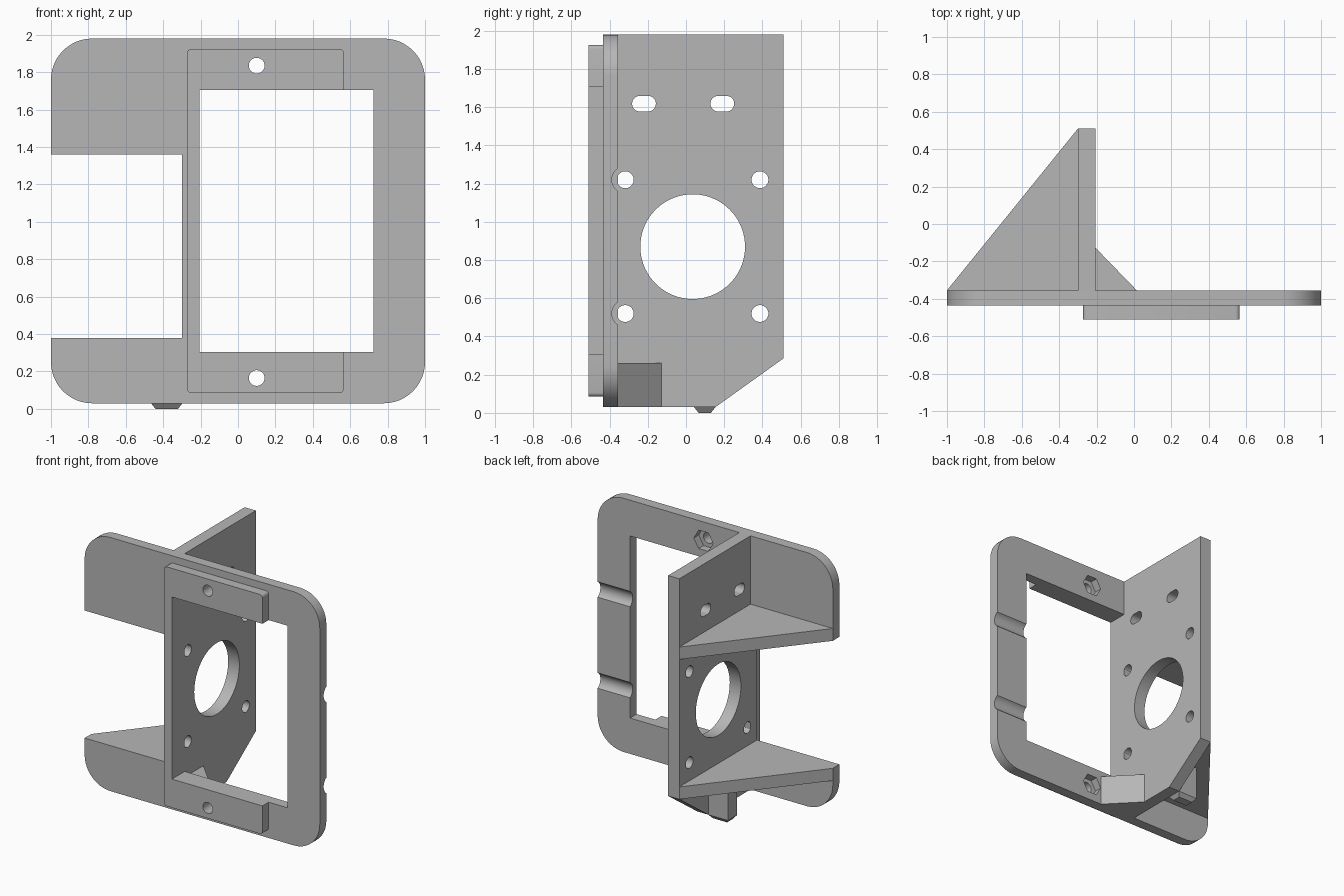
import bpy, bmesh
from math import cos, sin, pi, radians

if "Cube" in bpy.data.objects:
    bpy.data.objects.remove(bpy.data.objects["Cube"], do_unlink=True)

grey = bpy.data.materials.new("light grey plastic")
grey.use_nodes = True
grey.diffuse_color = (0.47, 0.47, 0.47, 1)
grey.node_tree.nodes["Principled BSDF"].inputs["Base Color"].default_value = (0.47, 0.47, 0.47, 1)


def prism(name, pts, axis, lo, hi):
    """Extrude a 2D outline along an axis, from lo to hi."""
    place = {"x": lambda a, b, d: (d, a, b),
             "y": lambda a, b, d: (a, d, b),
             "z": lambda a, b, d: (a, b, d)}[axis]
    bm = bmesh.new()
    low = [bm.verts.new(place(a, b, lo)) for a, b in pts]
    high = [bm.verts.new(place(a, b, hi)) for a, b in pts]
    bm.faces.new(low)
    bm.faces.new(high)
    for i in range(len(pts)):
        j = (i + 1) % len(pts)
        bm.faces.new((low[i], low[j], high[j], high[i]))
    bmesh.ops.recalc_face_normals(bm, faces=bm.faces)
    mesh = bpy.data.meshes.new(name)
    bm.to_mesh(mesh)
    bm.free()
    mesh.materials.append(grey)
    ob = bpy.data.objects.new(name, mesh)
    bpy.context.collection.objects.link(ob)
    return ob


def rect(a0, b0, a1, b1):
    return [(a0, b0), (a1, b0), (a1, b1), (a0, b1)]


def circle(a, b, r, n=40):
    return [(a + r * cos(2 * pi * i / n), b + r * sin(2 * pi * i / n)) for i in range(n)]


def rounded(a0, b0, a1, b1, r, n=12):
    """Rectangle with rounded corners."""
    pts = []
    corners = [(a1 - r, b1 - r), (a0 + r, b1 - r), (a0 + r, b0 + r), (a1 - r, b0 + r)]
    for k, (a, b) in enumerate(corners):
        for i in range(n + 1):
            t = pi / 2 * (k + i / n)
            pts.append((a + r * cos(t), b + r * sin(t)))
    return pts


def cut(ob, cutters):
    """Subtract the cutters, keep only the result."""
    for c in cutters:
        m = ob.modifiers.new("cut", "BOOLEAN")
        m.operation, m.solver, m.object = "DIFFERENCE", "EXACT", c
    bpy.context.view_layer.update()
    deps = bpy.context.evaluated_depsgraph_get()
    mesh = bpy.data.meshes.new_from_object(ob.evaluated_get(deps))
    ob.modifiers.clear()
    ob.data = mesh


def smooth(ob):
    bpy.ops.object.select_all(action="DESELECT")
    ob.select_set(True)
    bpy.context.view_layer.objects.active = ob
    bpy.ops.object.shade_smooth_by_angle(angle=radians(30))


FRONT, BACK = -0.435, -0.355       # front plate faces
W0, W1 = -0.30, -0.205             # side wall faces
BOTTOM, TOP = 0.03, 1.98

# Main parts
plate = prism("front_plate", rounded(-1, BOTTOM, 1, TOP, 0.22), "y", FRONT, BACK)
pad = prism("raised_pad", rounded(-0.272, 0.085, 0.565, 1.925, 0.022, 4), "y", -0.51, FRONT)
wall = prism("side_wall", [(BACK, BOTTOM), (0.154, BOTTOM), (0.51, 0.285), (0.51, TOP), (BACK, TOP)],
             "x", W0, W1)

# Triangular shelves and the small corner gusset
shelf = [(-1, BACK), (W0, BACK), (W0, 0.51)]
prism("upper_shelf", shelf, "z", 1.36, 1.455)
prism("lower_shelf", shelf, "z", 0.285, 0.38)
prism("corner_gusset", [(W1, BACK), (0.015, BACK), (W1, -0.128)], "z", BOTTOM, 0.262)

# Foot block under the lower shelf, tapered at its tip
foot = prism("foot_block", rect(-0.465, 0.042, -0.297, 0.154), "z", BOTTOM, 0.285)
bm = bmesh.new()
bm.from_mesh(foot.data)
bm.faces.ensure_lookup_table()
base = min(bm.faces, key=lambda f: f.calc_center_median().z)
tip = bmesh.ops.extrude_face_region(bm, geom=[base])["geom"]
bm.faces.remove(base)
for v in [g for g in tip if isinstance(g, bmesh.types.BMVert)]:
    v.co.x += 0.024 if v.co.x < -0.38 else -0.024
    v.co.y += 0.024 if v.co.y < 0.1 else -0.024
    v.co.z = 0
bmesh.ops.recalc_face_normals(bm, faces=bm.faces)
bm.to_mesh(foot.data)
bm.free()

# Cutters for openings, bolt holes, nut pockets and screwdriver grooves
window = prism("window_cutter", rect(W1, 0.305, 0.725, 1.705), "y", -0.7, 0)
notch = prism("notch_cutter", rect(-1.2, 0.38, W0, 1.36), "y", -0.7, 0)
bolts, nuts, grooves, screws = [], [], [], []
for z in (0.165, 1.835):
    bolts.append(prism("bolt_cutter", circle(0.1, z, 0.042), "y", -0.7, 0))
    nuts.append(prism("nut_cutter", circle(0.1, z, 0.082, 6), "y", -0.415, 0))
for z in (0.52, 1.22):
    grooves.append(prism("groove_cutter", circle(-0.318, z, 0.07), "x", W1, 1.2))
    for y in (-0.318, 0.387):
        screws.append(prism("screw_cutter", circle(y, z, 0.044), "x", -0.4, -0.1))
slots = [prism("slot_cutter", rounded(y - 0.062, 1.577, y + 0.062, 1.659, 0.0405), "x", -0.4, -0.1)
         for y in (-0.22, 0.19)]
bore = prism("bore_cutter", circle(0.035, 0.87, 0.274, 72), "x", -0.4, -0.1)

cut(plate, [window, notch] + bolts + nuts + grooves)
cut(pad, [window] + bolts)
cut(wall, screws + slots + [bore])
for c in [window, notch, bore] + bolts + nuts + grooves + screws + slots:
    bpy.data.objects.remove(c, do_unlink=True)
for ob in (plate, pad, wall):
    smooth(ob)
